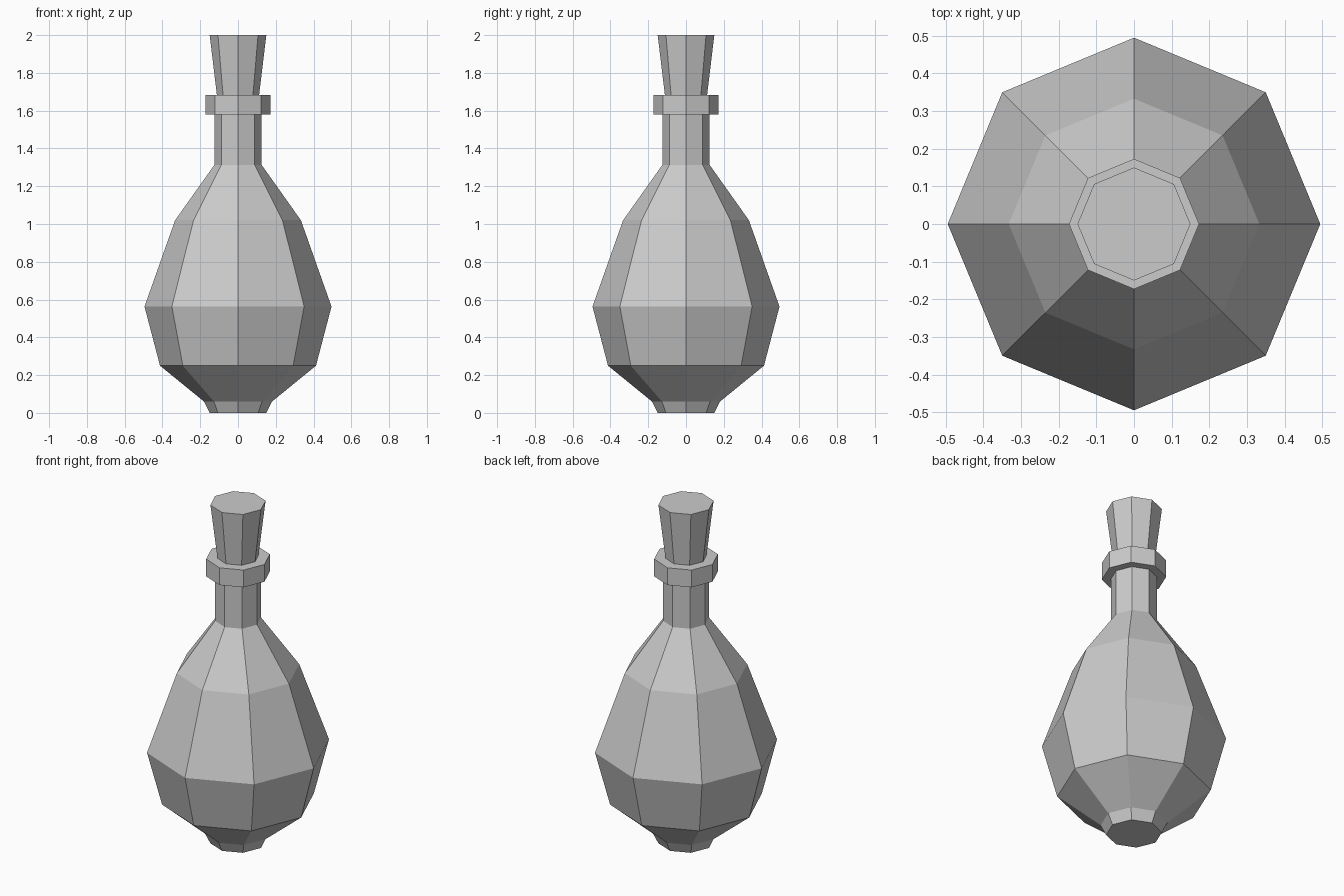
import bpy
import bmesh
from math import cos, sin, tau

SIDES = 8

cube = bpy.data.objects.get("Cube")
if cube:
    bpy.data.objects.remove(cube, do_unlink=True)

# One plain grey for the whole bottle
grey = bpy.data.materials.new("plain_grey")
grey.use_nodes = True
colour = (0.6, 0.6, 0.6, 1)
grey.diffuse_color = colour
grey.node_tree.nodes["Principled BSDF"].inputs["Base Color"].default_value = colour


def turned_part(name, profile):
    """Closed faceted solid from (radius, height) rings, bottom to top."""
    bm = bmesh.new()
    rings = [[bm.verts.new((r * cos(tau * i / SIDES), r * sin(tau * i / SIDES), z))
              for i in range(SIDES)] for r, z in profile]
    for low, high in zip(rings, rings[1:]):
        for i in range(SIDES):
            j = (i + 1) % SIDES
            bm.faces.new((low[i], low[j], high[j], high[i]))
    bm.faces.new(rings[0][::-1])
    bm.faces.new(rings[-1])
    mesh = bpy.data.meshes.new(name)
    bm.to_mesh(mesh)
    bm.free()
    mesh.materials.append(grey)
    obj = bpy.data.objects.new(name, mesh)
    bpy.context.collection.objects.link(obj)
    return obj


# Foot, belly, shoulder, neck and the flat lip around the mouth
turned_part("bottle", [
    (0.15, 0), (0.18, 0.06), (0.413, 0.25), (0.495, 0.563), (0.333, 1.02),
    (0.125, 1.313), (0.125, 1.58), (0.173, 1.58), (0.173, 1.682)])

# Tapered stopper, seated slightly inside the lip
turned_part("stopper", [(0.109, 1.66), (0.15, 2)])
